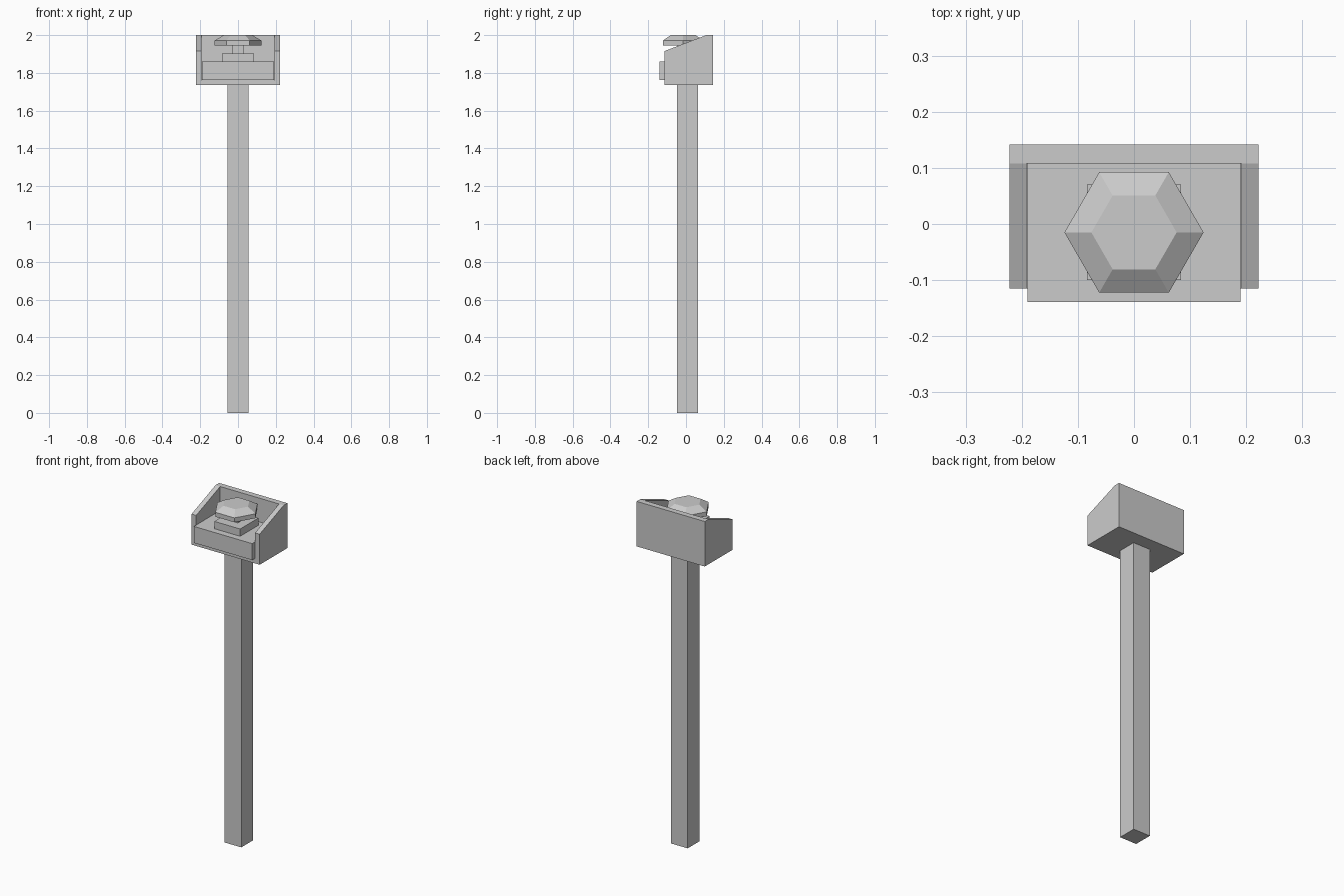
import bpy, bmesh, math

if "Cube" in bpy.data.objects:
    bpy.data.objects.remove(bpy.data.objects["Cube"])


def finish(name, bm):
    bmesh.ops.recalc_face_normals(bm, faces=bm.faces[:])
    mesh = bpy.data.meshes.new(name)
    bm.to_mesh(mesh)
    bm.free()
    obj = bpy.data.objects.new(name, mesh)
    bpy.context.collection.objects.link(obj)
    return obj


def prism(name, profile, x0, x1):
    """Extrude a (y, z) profile along x."""
    bm = bmesh.new()
    face = bm.faces.new([bm.verts.new((x0, y, z)) for y, z in profile])
    ext = bmesh.ops.extrude_face_region(bm, geom=[face])
    moved = [v for v in ext["geom"] if isinstance(v, bmesh.types.BMVert)]
    bmesh.ops.translate(bm, verts=moved, vec=(x1 - x0, 0, 0))
    return finish(name, bm)


def box(name, half_x, y0, y1, z0, z1):
    return prism(name, [(y0, z0), (y1, z0), (y1, z1), (y0, z1)], -half_x, half_x)


# Square post
box("post", 0.055, -0.048, 0.063, 0, 1.735)

# Housing: sloped-side box, open at the front and top
housing = prism("housing", [(-0.115, 1.735), (0.142, 1.735), (0.142, 2.0),
                            (0.108, 2.0), (-0.115, 1.915)], -0.222, 0.222)
cutter = box("housing_cutter", 0.192, -0.3, 0.108, 1.763, 2.2)
cutter.hide_render = True
cutter.hide_viewport = True
cut = housing.modifiers.new("cavity", 'BOOLEAN')
cut.operation = 'DIFFERENCE'
cut.solver = 'EXACT'
cut.object = cutter

# Tray protruding from the housing, with button base and stem
box("tray", 0.19, -0.139, 0.108, 1.763, 1.86)
box("button_base", 0.084, -0.1, 0.07, 1.86, 1.903)
box("button_stem", 0.03, -0.045, 0.015, 1.903, 1.945)

# Hexagonal button with a tapered top
bm = bmesh.new()
rings = [[bm.verts.new((r * math.cos(i * math.pi / 3),
                        -0.015 + r * math.sin(i * math.pi / 3), z))
          for i in range(6)]
         for r, z in [(0.124, 1.945), (0.124, 1.971), (0.076, 2.0)]]
for low, high in zip(rings, rings[1:]):
    for i in range(6):
        j = (i + 1) % 6
        bm.faces.new((low[i], low[j], high[j], high[i]))
bm.faces.new(rings[0][::-1])
bm.faces.new(rings[-1])
finish("button", bm)
